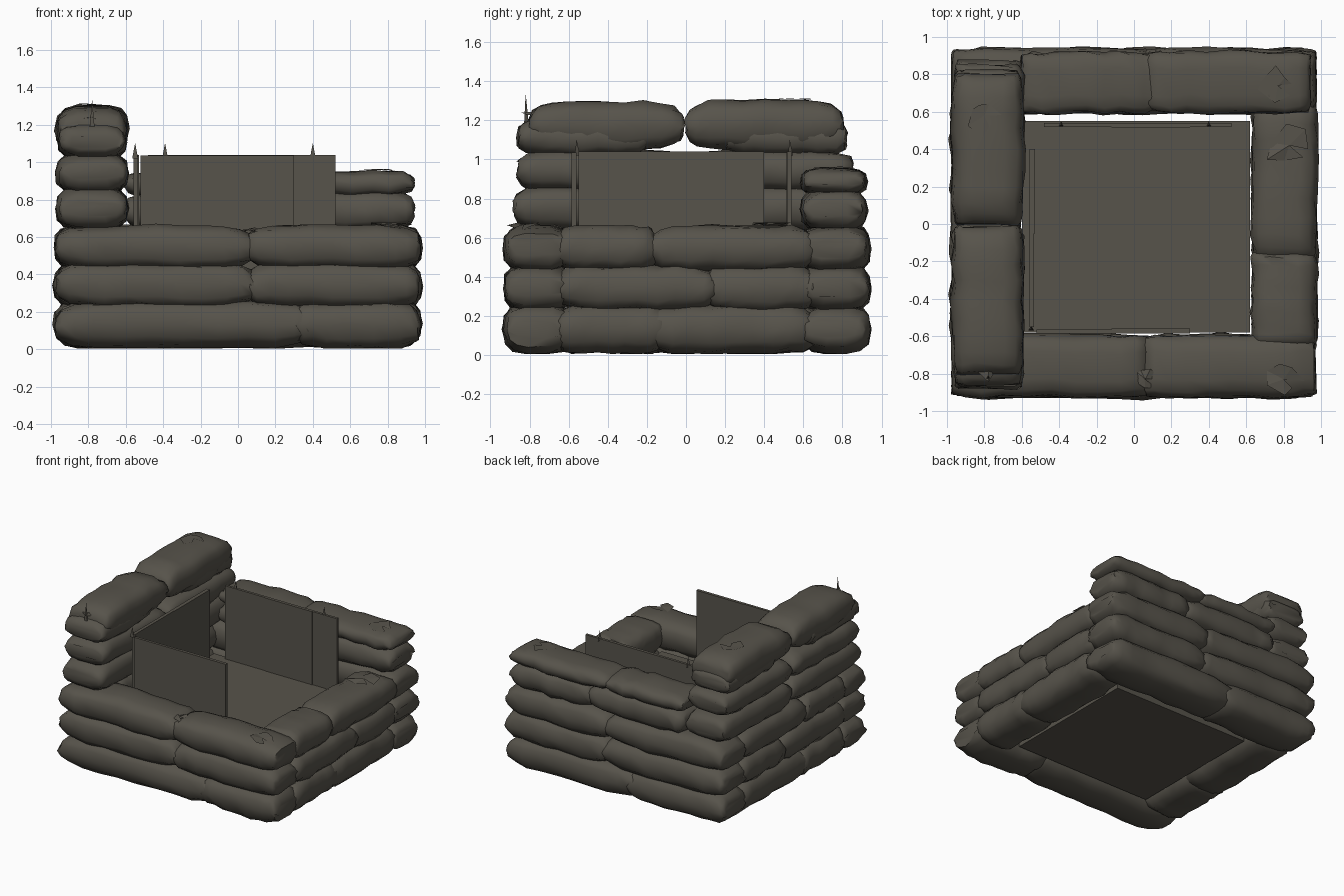
import bpy, bmesh, math, random
from mathutils import Vector

cube = bpy.data.objects.get("Cube")
if cube:
    bpy.data.objects.remove(cube, do_unlink=True)

rng = random.Random(7)

cloth = bpy.data.materials.new("dark_olive_brown")
cloth.use_nodes = True
colour = (0.095, 0.087, 0.070, 1)
cloth.diffuse_color = colour
cloth.node_tree.nodes["Principled BSDF"].inputs["Base Color"].default_value = colour


def finish(bm, name, smooth=None):
    bmesh.ops.recalc_face_normals(bm, faces=bm.faces)
    mesh = bpy.data.meshes.new(name)
    bm.to_mesh(mesh)
    bm.free()
    mesh.materials.append(cloth)
    obj = bpy.data.objects.new(name, mesh)
    bpy.context.collection.objects.link(obj)
    if smooth:
        bpy.ops.object.select_all(action='DESELECT')
        obj.select_set(True)
        bpy.context.view_layer.objects.active = obj
        bpy.ops.object.shade_smooth_by_angle(angle=math.radians(smooth))
    return obj


def sandbag(name, axis, start, end, side0, side1, z0, z1, power=7, belly=0.55):
    """Lumpy pillow along x or y, pinched at both ends.
    Low power rounds the ends, high belly rounds the underside."""
    rings, sides = 13, 14
    bm = bmesh.new()
    loops = []
    mid, half = (start + end) / 2, (end - start) / 2
    c, w = (side0 + side1) / 2, (side1 - side0) / 2
    zc, h = (z0 + z1) / 2, (z1 - z0) / 2
    for i in range(rings):
        t = -math.cos(math.pi * i / (rings - 1))
        full = math.sqrt(max(0, 1 - abs(t) ** power))
        hs, ws = h * (0.35 + 0.65 * full), w * (0.86 + 0.14 * full)
        sway, bob = rng.uniform(-.008, .008), rng.uniform(-.008, .004)
        loop = []
        for k in range(sides):
            a = 2 * math.pi * k / sides
            ca, sa = math.cos(a), math.sin(a)
            squash = belly if sa < -0.01 else 0.55
            p = math.copysign(abs(ca) ** squash, ca) * ws + c + sway
            q = math.copysign(abs(sa) ** 0.75, sa) * hs + zc + bob
            p += rng.uniform(-.007, .007)
            q = max(0.005, q + rng.uniform(-.006, .006))
            u = mid + t * half + rng.uniform(-.01, .01)
            loop.append(bm.verts.new((u, p, q) if axis == 'x' else (p, u, q)))
        loops.append(loop)
    for la, lb in zip(loops, loops[1:]):
        for k in range(sides):
            n = (k + 1) % sides
            bm.faces.new((la[k], la[n], lb[n], lb[k]))
    bm.faces.new(loops[0])
    bm.faces.new(loops[-1])
    return finish(bm, name, 60)


def box(name, x0, x1, y0, y1, z0, z1):
    bm = bmesh.new()
    bmesh.ops.create_cube(bm, size=1)
    for v in bm.verts:
        v.co = Vector(((x0 + x1) / 2 + v.co.x * (x1 - x0),
                       (y0 + y1) / 2 + v.co.y * (y1 - y0),
                       (z0 + z1) / 2 + v.co.z * (z1 - z0)))
    return finish(bm, name)


def torn_flap(name, x, y, z, size, lift):
    """Crumpled scrap of cloth made of a loose fan of triangles."""
    bm = bmesh.new()
    hub = bm.verts.new((x, y, z + lift * 0.3))
    rim = []
    for k in range(7):
        a = 2 * math.pi * k / 7 + rng.uniform(-.3, .3)
        r = size * rng.uniform(.5, 1)
        rim.append(bm.verts.new((x + r * math.cos(a), y + r * math.sin(a),
                                 z + lift * rng.uniform(-.4, .6))))
    for a, b in zip(rim, rim[1:]):
        bm.faces.new((hub, a, b))
    return finish(bm, name)


def splinter(name, x, y, z, height, radius=0.018):
    bm = bmesh.new()
    bmesh.ops.create_cone(bm, cap_ends=True, segments=3, radius1=radius,
                          radius2=0.001, depth=height)
    bmesh.ops.translate(bm, verts=bm.verts, vec=(x, y, z + height / 2))
    return finish(bm, name)


# three lower courses all the way round; the bottom one has a rounder underside
courses = [(0.005, 0.26, 0.3, -0.2, 0.1, 0.8), (0.225, 0.465, 0.04, 0.1, 0.05, 0.55),
           (0.43, 0.665, 0.05, -0.18, 0.03, 0.55)]
for n, (z0, z1, split, cut, lap, belly) in enumerate(courses, 1):
    for side, s0, s1, m in (("front", -0.93, -0.59, split), ("back", 0.59, 0.94, 0.1 - split)):
        sandbag(f"{side}_bag_a_{n}", 'x', -0.97, m + lap, s0, s1, z0, z1, 7, belly)
        sandbag(f"{side}_bag_b_{n}", 'x', m, 0.97, s0, s1, z0, z1, 7, belly)
    for side, s0, s1 in (("left", 0.63, 0.98), ("right", -0.98, -0.61)):
        sandbag(f"{side}_bag_a_{n}", 'y', -0.66, cut + lap, s0, s1, z0, z1, 7, belly)
        sandbag(f"{side}_bag_b_{n}", 'y', cut, 0.66, s0, s1, z0, z1, 7, belly)

# extra courses on the back wall
for n, (z0, z1, cut) in enumerate([(0.64, 0.85, 0.25), (0.82, 0.955, 0.1)], 4):
    sandbag(f"back_bag_a_{n}", 'x', -0.6, cut, 0.59, 0.92, z0, z1)
    sandbag(f"back_bag_b_{n}", 'x', cut - 0.03, 0.94, 0.59, 0.92, z0, z1)

# tall right wall, finished with two plump bags over smaller end bags
for n, (z0, z1, y0, y1) in enumerate([(0.64, 0.87, -0.88, 0.87),
                                      (0.84, 1.05, -0.86, 0.85)], 4):
    sandbag(f"right_bag_a_{n}", 'y', y0, -0.01, -0.97, -0.59, z0, z1)
    sandbag(f"right_bag_b_{n}", 'y', 0.0, y1, -0.97, -0.59, z0, z1)
sandbag("right_front_low_bag", 'y', -0.86, -0.2, -0.96, -0.6, 1.02, 1.21)
sandbag("right_front_top_bag", 'y', -0.8, -0.015, -0.97, -0.59, 1.05, 1.3, 4)
sandbag("right_back_low_bag", 'y', 0.2, 0.82, -0.96, -0.6, 1.02, 1.21)
sandbag("right_back_top_bag", 'y', 0.0, 0.8, -0.97, -0.59, 1.05, 1.31, 5)

# raised floor
box("floor", -0.6, 0.62, -0.58, 0.55, 0.06, 0.45)

# board lining, made of planks side by side
for n, (x0, x1) in enumerate([(-0.48, -0.12), (-0.12, 0.3), (0.3, 0.52)], 1):
    box(f"back_board_{n}", x0, x1, 0.515 + 0.004 * (n % 2), 0.54, 0.44, 1.04)
for n, (x0, x1) in enumerate([(-0.52, -0.12), (-0.12, 0.3)], 1):
    box(f"front_board_{n}", x0, x1, -0.585, -0.56 - 0.004 * (n % 2), 0.44, 1.035)
for n, (y0, y1) in enumerate([(-0.55, -0.05), (-0.05, 0.4)], 1):
    box(f"right_board_{n}", -0.56, -0.53 - 0.004 * (n % 2), y0, y1, 0.44, 1.04)

# splintered board tops
for n, (x, y) in enumerate([(-0.55, -0.56), (-0.39, 0.53), (0.4, 0.53)], 1):
    splinter(f"splinter_{n}", x, y, 1.02, 0.08)
splinter("corner_splinter", -0.78, -0.82, 1.19, 0.14, 0.015)

# torn cloth on bag tops
flaps = [(-0.8, 0.58, 1.305, 0.12, 0.02), (-0.78, -0.74, 1.23, 0.12, 0.05),
         (0.77, 0.74, 0.955, 0.11, 0.02), (0.83, 0.42, 0.665, 0.16, 0.04),
         (0.8, -0.83, 0.655, 0.12, 0.04), (0.06, -0.83, 0.63, 0.08, 0.05)]
for n, f in enumerate(flaps, 1):
    torn_flap(f"torn_flap_{n}", *f)
